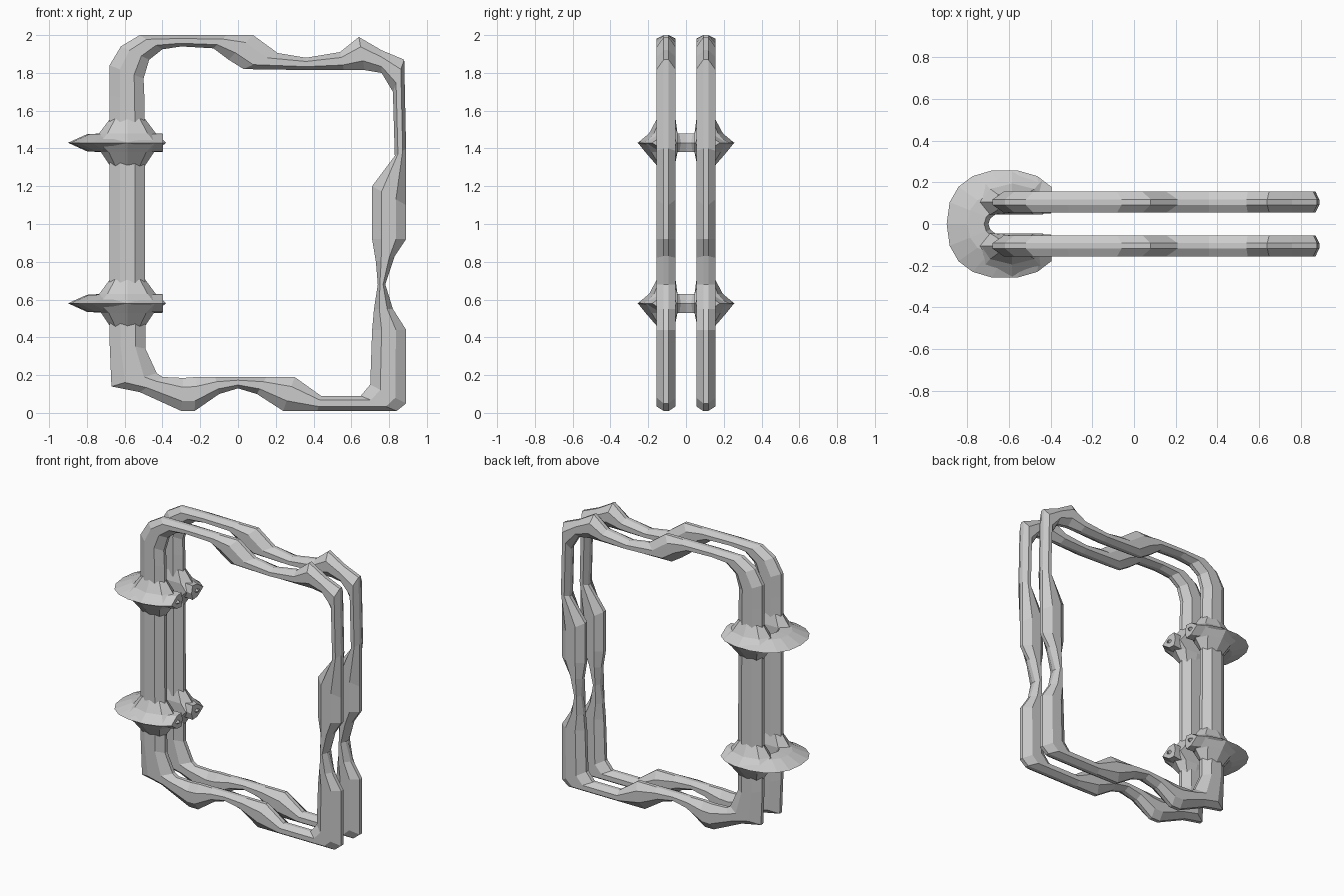
import bpy, bmesh
from math import cos, sin, pi, radians, copysign

if "Cube" in bpy.data.objects:
    bpy.data.objects.remove(bpy.data.objects["Cube"])


def loft(name, rings, closed):
    """Skin a list of equal-length point rings; close the loop or cap the ends."""
    bm = bmesh.new()
    vs = [[bm.verts.new(p) for p in r] for r in rings]
    n, k = len(vs), len(vs[0])
    for i in range(n if closed else n - 1):
        a, b = vs[i], vs[(i + 1) % n]
        for j in range(k):
            bm.faces.new((a[j], a[(j + 1) % k], b[(j + 1) % k], b[j]))
    if not closed:
        bm.faces.new(vs[0])
        bm.faces.new(vs[-1])
    bmesh.ops.recalc_face_normals(bm, faces=bm.faces)
    me = bpy.data.meshes.new(name)
    bm.to_mesh(me)
    bm.free()
    ob = bpy.data.objects.new(name, me)
    bpy.context.collection.objects.link(ob)
    return ob


# Frame outline: outer x, z and inner x, z around the loop
FRAME = [
    (-.67, .14, -.43, .21), (-.68, .38, -.49, .34), (-.68, 1.68, -.495, 1.66),
    (-.68, 1.84, -.50, 1.77), (-.62, 1.94, -.47, 1.87), (-.52, 2, -.40, 1.925),
    (-.32, 2, -.30, 1.94), (-.06, 2, -.13, 1.93), (.08, 2, -.05, 1.87),
    (.21, 1.905, .03, 1.82), (.36, 1.88, .36, 1.815), (.54, 1.91, .56, 1.815),
    (.64, 1.99, .67, 1.815), (.76, 1.92, .76, 1.80), (.88, 1.87, .82, 1.70),
    (.89, 1.4, .83, 1.36), (.89, 1.1, .71, 1.2), (.89, .92, .71, .92),
    (.83, .83, .73, .80), (.78, .68, .74, .68), (.82, .55, .72, .55),
    (.89, .44, .71, .44), (.89, .05, .70, .15), (.84, .01, .65, .09),
    (.42, .01, .44, .09), (.24, .01, .30, .19), (.10, .10, .15, .19),
    (0, .13, 0, .19), (-.10, .10, -.12, .19), (-.23, .01, -.22, .19),
    (-.30, .01, -.29, .185), (-.52, .11, -.40, .19),
]
SECTION = [(0, .013), (.3, .05), (.72, .05), (1, .013)]
SECTION += [(t, -w) for t, w in reversed(SECTION)]

for side, s in (("front", -1), ("back", 1)):
    loft(side + "_frame",
         [[(a + (c - a) * t, s * .105 + w, b + (d - b) * t) for t, w in SECTION]
          for a, b, c, d in FRAME], True)


def rounded(v):
    return copysign(abs(v) ** .85, v)


def collar_ring(deg, z):
    """Cross-section of the C-shaped collar, from outer rim to slot wall."""
    c, s = cos(radians(deg)), sin(radians(deg))
    ox, oy = -.62 + .28 * rounded(c), .26 * rounded(s)
    ix, iy = -.70 + .17 * (1 + c), copysign(.05 * min(1, 1.6 * abs(s)), s)
    return [(ox + (ix - ox) * t, oy + (iy - oy) * t, z + h)
            for t, h in ((0, 0), (.5, .045), (.9, .05),
                         (1, 0), (.9, -.05), (.5, -.045))]


# Flare where each post passes through a collar: z offset, x radius, y radius
FLARE = [(-.125, .09, .045), (-.05, .14, .11), (0, .205, .15),
         (.05, .15, .09), (.125, .094, .05)]

for level, z in (("lower", .58), ("upper", 1.43)):
    loft(level + "_collar",
         [collar_ring(d, z) for d in range(40, 321, 20)], False)
    for side, s in (("front", -1), ("back", 1)):
        loft(f"{level}_{side}_flare",
             [[(-.585 + rx * cos(j * pi / 4),
                s * max(.045, .105 + ry * sin(j * pi / 4)), z + h)
               for j in range(8)] for h, rx, ry in FLARE], False)
